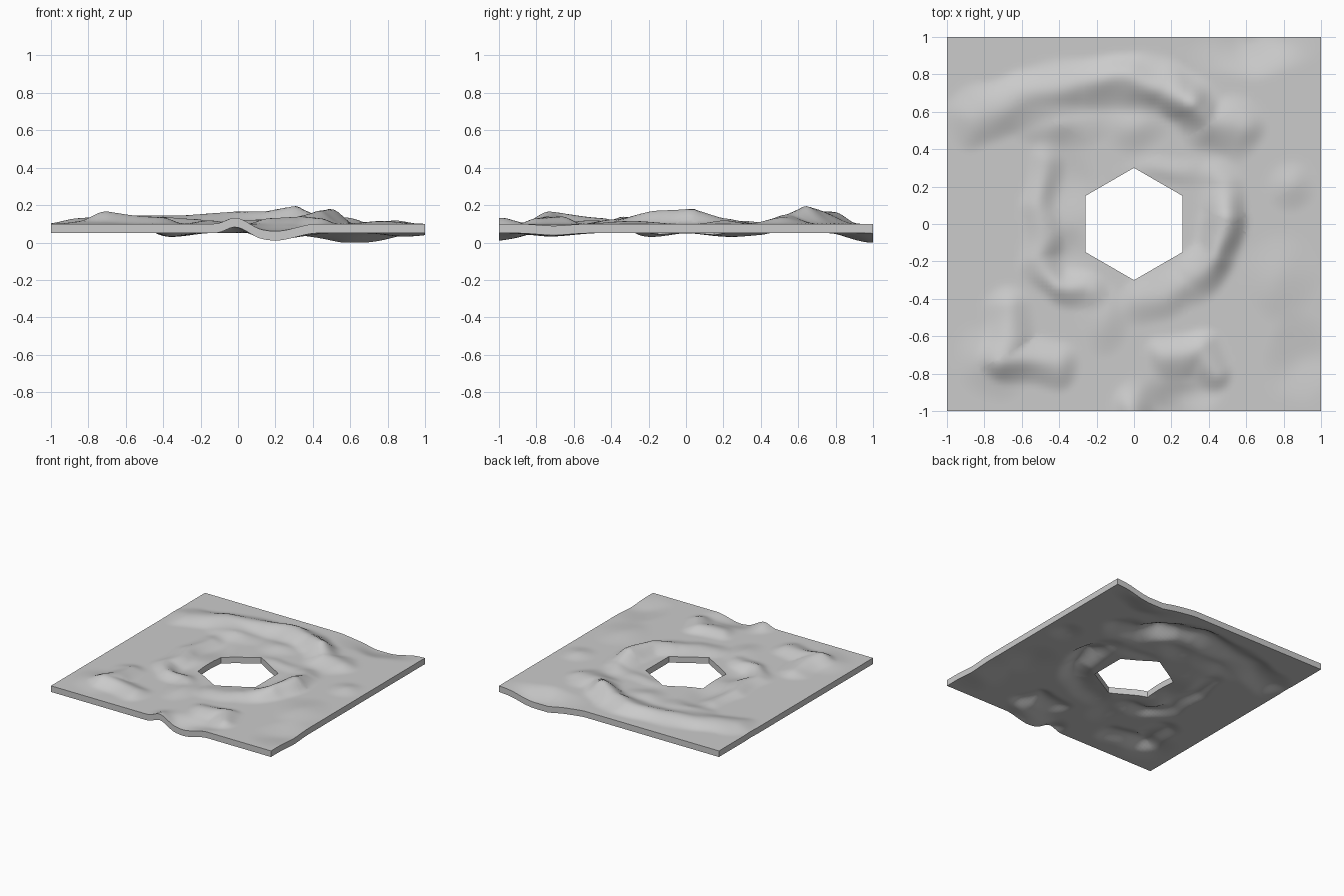
import bpy, bmesh, math
from mathutils import Vector, noise

if "Cube" in bpy.data.objects:
    bpy.data.objects.remove(bpy.data.objects["Cube"])

THICK, APOTHEM = 0.05, 0.26


def fall(t):
    t = max(0.0, 1.0 - t)
    return t * t * (3 - 2 * t)


# Ridges: half width, then path points (x, y, height)
RIDGES = [
    (0.17, [(-0.86, 0.57, 0.03), (-0.6, 0.66, 0.045), (-0.3, 0.74, 0.045), (0, 0.77, 0.065),
            (0.15, 0.73, 0.068), (0.3, 0.66, 0.095), (0.38, 0.54, 0.05), (0.55, 0.51, 0.035)]),
    (0.15, [(0.05, -0.42, 0.02), (0.3, -0.31, 0.03), (0.44, -0.16, 0.07),
            (0.48, 0.04, 0.08), (0.47, 0.22, 0.03)]),
    (0.12, [(-0.46, 0.33, 0.02), (-0.5, 0.1, 0.03), (-0.5, -0.2, 0.03),
            (-0.4, -0.32, 0.04), (-0.25, -0.36, 0.025)]),
    (0.15, [(-0.68, -0.45, 0.03), (-0.68, -0.72, 0.05), (-0.42, -0.75, 0.035)]),
    (0.12, [(0.17, -0.72, 0.03), (0.36, -0.66, 0.04), (0.42, -0.78, 0.03)]),
]

# Rounded mounds and hollows: x, y, x radius, y radius, height
MOUNDS = [
    (-0.75, -0.73, 0.24, 0.24, 0.02), (-0.4, 0.52, 0.3, 0.13, 0.022),
    (0.0, 0.52, 0.2, 0.16, 0.02), (0.2, 0.28, 0.32, 0.09, 0.012),
    (-0.16, -0.5, 0.16, 0.2, 0.018), (0.78, -0.3, 0.22, 0.25, 0.015),
    (0.85, 0.2, 0.14, 0.16, 0.018), (0.0, -1.0, 0.13, 0.2, 0.035),
    (0.2, -1.02, 0.24, 0.22, -0.04), (0.32, -0.88, 0.18, 0.13, -0.015),
    (0.62, 1.02, 0.4, 0.26, -0.055), (0.88, -0.72, 0.22, 0.24, -0.018),
    (-0.35, 0.25, 0.2, 0.28, -0.02), (-0.36, -0.18, 0.16, 0.18, -0.02),
]


def ridge_height(p, width, path):
    best = 0.0
    for a, b in zip(path, path[1:]):
        pa, d = Vector(a[:2]), Vector(b[:2]) - Vector(a[:2])
        t = min(1, max(0, (p - pa).dot(d) / d.length_squared))
        best = max(best, (a[2] + (b[2] - a[2]) * t) * fall((p - pa - d * t).length / width))
    return best


def height(x, y):
    # gentle warp gives the terrain irregular outlines
    w = 0.035
    p = Vector((x + w * noise.noise((x * 5, y * 5, 1.3)), y + w * noise.noise((x * 5, y * 5, 7.7))))
    h = max(ridge_height(p, *r) for r in RIDGES)
    for mx, my, rx, ry, a in MOUNDS:
        h += a * 1.0 * fall(math.hypot((p.x - mx) / rx, (p.y - my) / ry))
    return min(0.1, max(-0.05, h))


# Flat square sheet with a hexagonal opening
bm = bmesh.new()
bmesh.ops.create_grid(bm, x_segments=90, y_segments=90, size=1.0)
normals = [Vector((math.cos(k * math.pi / 3), math.sin(k * math.pi / 3), 0)) for k in range(6)]
for n in normals:
    bmesh.ops.bisect_plane(bm, geom=bm.verts[:] + bm.edges[:] + bm.faces[:],
                           dist=0.0001, plane_co=n * APOTHEM, plane_no=n)
inside = [f for f in bm.faces
          if all(f.calc_center_median().dot(n) < APOTHEM for n in normals)]
bmesh.ops.delete(bm, geom=inside, context='FACES')
bm.normal_update()
mesh = bpy.data.meshes.new("terrain_tile")
bm.to_mesh(mesh)
bm.free()
tile = bpy.data.objects.new("terrain_tile", mesh)
bpy.context.collection.objects.link(tile)
bpy.context.view_layer.objects.active = tile
tile.select_set(True)

# Give the sheet its thickness
solid = tile.modifiers.new("thickness", 'SOLIDIFY')
solid.thickness = THICK
solid.offset = -1
bpy.ops.object.modifier_apply(modifier=solid.name)

# Raise the landscape on both surfaces
for v in tile.data.vertices:
    v.co.z += 0.1 + height(v.co.x, v.co.y)
tile.data.update()
bpy.ops.object.shade_smooth_by_angle(angle=math.radians(40))
